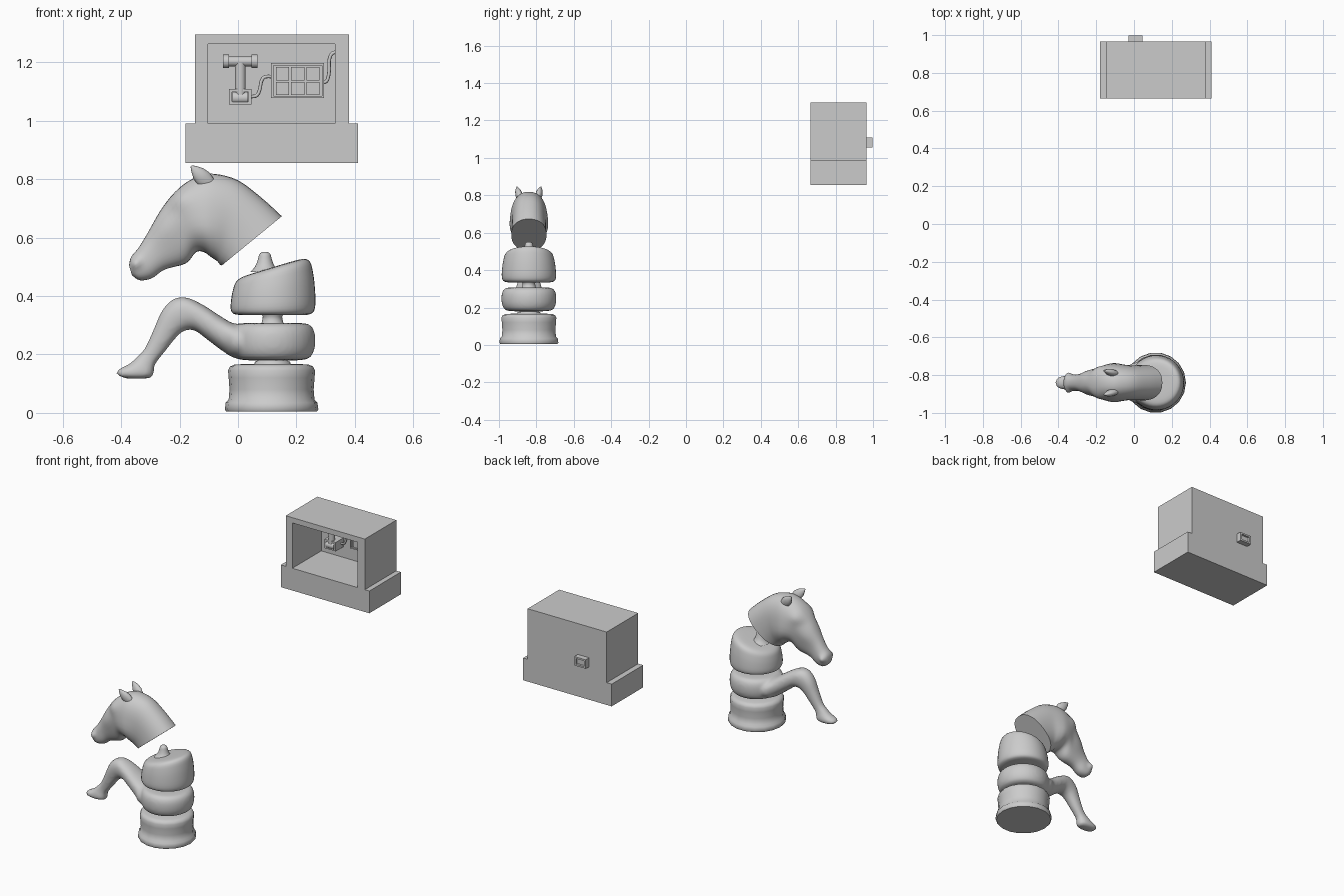
import bpy, bmesh, math
from mathutils import Vector, Matrix

if "Cube" in bpy.data.objects:
    bpy.data.objects.remove(bpy.data.objects["Cube"])

CY = -0.84  # centre line of the carved piece


def finish(name, bm, smooth=True, angle=40):
    bmesh.ops.recalc_face_normals(bm, faces=bm.faces)
    me = bpy.data.meshes.new(name)
    bm.to_mesh(me)
    bm.free()
    ob = bpy.data.objects.new(name, me)
    bpy.context.collection.objects.link(ob)
    if smooth:
        bpy.ops.object.select_all(action='DESELECT')
        ob.select_set(True)
        bpy.context.view_layer.objects.active = ob
        bpy.ops.object.shade_smooth_by_angle(angle=math.radians(angle))
    return ob


def skin(bm, rings):
    rows = [[bm.verts.new(p) for p in r] for r in rings]
    n = len(rows[0])
    for a, b in zip(rows, rows[1:]):
        for i in range(n):
            bm.faces.new((a[i], a[(i + 1) % n], b[(i + 1) % n], b[i]))
    bm.faces.new(rows[0])
    bm.faces.new(rows[-1])


def spline(pts, steps):
    """Catmull-Rom through tuples of any length."""
    out = []
    for i in range(len(pts) - 1):
        p0, p1, p2, p3 = (pts[max(0, min(len(pts) - 1, i + k))] for k in (-1, 0, 1, 2))
        for s in range(steps):
            t = s / steps
            out.append(tuple(0.5 * (2 * b + (c - a) * t + (2 * a - 5 * b + 4 * c - d) * t * t
                                    + (3 * b - a - 3 * c + d) * t ** 3)
                             for a, b, c, d in zip(p0, p1, p2, p3)))
    return out + [tuple(pts[-1])]


def loft(bm, sections, steps=3, n=28, power=0.88):
    """Sections: upper x,z, lower x,z and half width."""
    rings = []
    for tx, tz, bx, bz, w in spline(sections, steps):
        ring = []
        for i in range(n):
            a = 2 * math.pi * i / n
            c, s = math.cos(a), math.sin(a)
            c = math.copysign(abs(c) ** power, c)
            s = math.copysign(abs(s) ** power, s)
            k = (1 + c) / 2
            ring.append((bx + (tx - bx) * k, CY + w * s, bz + (tz - bz) * k))
        rings.append(ring)
    skin(bm, rings)


def lathe(bm, profile, cx, n=32, slope=0.0):
    z0, z1 = profile[0][1], profile[-1][1]
    rings = []
    for r, z in profile:
        t = max(0, (z - z0) / (z1 - z0))
        rings.append([(cx + r * math.cos(2 * math.pi * i / n), CY + r * math.sin(2 * math.pi * i / n),
                       z + slope * t * r * math.cos(2 * math.pi * i / n)) for i in range(n)])
    skin(bm, rings)


# Foot of the piece, with flared lip and connecting stems
bm = bmesh.new()
lathe(bm, [(.155, .004), (.16, .012), (.157, .035), (.147, .045), (.144, .08), (.147, .12),
           (.149, .145), (.142, .159), (.125, .166), (.05, .168)], .115, 18)
finish("base", bm, angle=50)
for nm, prof in (("lower_stem", [(.065, .16), (.06, .175), (.035, .185), (.03, .2)]),
                 ("upper_stem", [(.06, .29), (.036, .31), (.033, .33), (.045, .345)])):
    bm = bmesh.new()
    lathe(bm, prof, .118, 24)
    finish(nm, bm, angle=60)

# Rounded ring blended into the raised leg
bm = bmesh.new()
lathe(bm, spline([(.09, .18), (.125, .187), (.142, .212), (.147, .25), (.141, .285), (.122, .304),
                  (.08, .308)], 3), .118, 40)
loft(bm, [(.12, .30, .12, .19, .12), (.0, .303, .0, .187, .105), (-.05, .325, -.04, .203, .08),
          (-.12, .37, -.10, .247, .065), (-.18, .396, -.15, .283, .055),
          (-.225, .387, -.185, .28, .048), (-.26, .35, -.21, .26, .042),
          (-.287, .29, -.246, .215, .034), (-.318, .222, -.284, .166, .028),
          (-.345, .192, -.288, .142, .031), (-.372, .168, -.295, .122, .037),
          (-.41, .148, -.33, .117, .036), (-.417, .132, -.385, .118, .024)])
leg = finish("ring_and_leg", bm)
m = leg.modifiers.new("blend", 'REMESH')
m.mode, m.voxel_size, m.use_smooth_shade = 'VOXEL', 0.008, True
m = leg.modifiers.new("soften", 'SMOOTH')
m.factor, m.iterations = 0.5, 5

# Chest block with slanted top and peg
bm = bmesh.new()
lathe(bm, spline([(.115, .335), (.137, .342), (.145, .365), (.143, .41), (.137, .45), (.127, .482),
                  (.105, .496), (.06, .499)], 3), .12, 40, .30)
finish("chest", bm, angle=60)
bm = bmesh.new()
lathe(bm, spline([(.05, .482), (.033, .502), (.024, .525), (.019, .543), (.009, .551)], 3), .092, 24)
finish("neck_peg", bm, angle=60)

# Head, cut flat at the neck
bm = bmesh.new()
loft(bm, [(-.373, .505, -.363, .471, .022), (-.366, .533, -.336, .454, .039),
          (-.339, .567, -.295, .461, .043), (-.308, .618, -.25, .491, .046),
          (-.267, .69, -.178, .512, .062), (-.226, .745, -.144, .55, .080),
          (-.181, .786, -.116, .55, .092), (-.13, .812, -.092, .533, .098),
          (-.08, .818, -.072, .52, .097), (0, .796, -.062, .508, .092),
          (.082, .735, -.058, .506, .092), (.15, .673, -.055, .505, .094)], 4, 36)
# pushes: x, z, radius, depth (nostril, eye hollow, brow, cheek)
for v in bm.verts:
    side = v.co.y - CY
    if abs(side) > .012:
        d = 0
        for x, z, r, h in ((-.35, .512, .018, -.014), (-.25, .63, .05, -.008),
                           (-.2, .735, .035, .012), (-.12, .62, .06, .008)):
            q = ((v.co.x - x) ** 2 + (v.co.z - z) ** 2) / r ** 2
            d += h * math.exp(-q)
        v.co.y += math.copysign(d, side)
finish("head", bm, angle=50)

# Ears, leaning forward
for side, nm in ((-1, "left_ear"), (1, "right_ear")):
    bm = bmesh.new()
    rings = []
    for t, r in ((0, .022), (.3, .026), (.6, .021), (.85, .011), (1, .003)):
        c = Vector((-.10 - .06 * t, CY + side * (.048 + .016 * t), .783 + .062 * t))
        rings.append([c + Vector((.8 * r * math.cos(a), r * .75 * math.sin(a), .8 * r * math.cos(a)))
                      for a in [2 * math.pi * i / 16 for i in range(16)]])
    skin(bm, rings)
    finish(nm, bm, angle=60)


# Hard-edged helpers for the cabinet
def add_box(bm, x0, x1, y0, y1, z0, z1):
    mat = Matrix.Translation(((x0 + x1) / 2, (y0 + y1) / 2, (z0 + z1) / 2)) @ \
        Matrix.Diagonal((x1 - x0, y1 - y0, z1 - z0, 1))
    bmesh.ops.create_cube(bm, size=1, matrix=mat)


def add_frame(bm, x0, x1, y0, y1, z0, z1, t):
    add_box(bm, x0, x1, y0, y1, z0, z0 + t)
    add_box(bm, x0, x1, y0, y1, z1 - t, z1)
    add_box(bm, x0, x0 + t, y0, y1, z0 + t, z1 - t)
    add_box(bm, x1 - t, x1, y0, y1, z0 + t, z1 - t)


def add_rod(bm, a, b, r):
    a, b = Vector(a), Vector(b)
    mat = Matrix.Translation((a + b) / 2) @ (b - a).to_track_quat('Z', 'Y').to_matrix().to_4x4()
    bmesh.ops.create_cone(bm, cap_ends=True, segments=24, radius1=r, radius2=r,
                          depth=(b - a).length, matrix=mat)


# Cabinet shell: stepped outline with an open cavity
bm = bmesh.new()
outline = [(-.18, .856), (.41, .856), (.41, .99), (.38, .99), (.38, 1.295), (-.147, 1.295),
           (-.147, .99), (-.18, .99)]
skin(bm, [[(x, y, z) for x, z in outline] for y in (.665, .965)])
cabinet = finish("cabinet", bm, False)
bm = bmesh.new()
add_box(bm, -.103, .332, .6, .94, .99, 1.263)
cutter = finish("cavity_cutter", bm, False)
cutter.hide_render = True
cutter.hide_set(True)
m = cabinet.modifiers.new("cavity", 'BOOLEAN')
m.operation, m.object, m.solver = 'DIFFERENCE', cutter, 'EXACT'

# Socket passing through the back wall
bm = bmesh.new()
add_frame(bm, -.03, .046, .865, .998, 1.055, 1.109, .01)
add_box(bm, -.02, .036, .9, .985, 1.065, 1.099)
finish("socket", bm, False)

# T-shaped lever with end collars
bm = bmesh.new()
ly = .88
add_rod(bm, (-.05, ly, 1.203), (.066, ly, 1.203), .017)
for x in (-.052, .046):
    add_rod(bm, (x, ly, 1.203), (x + .021, ly, 1.203), .023)
add_rod(bm, (.008, ly, 1.085), (.008, ly, 1.2), .018)
add_rod(bm, (-.018, ly, 1.078), (.034, ly, 1.078), .021)
finish("lever", bm, angle=30)

# Panel with a two by three grid of windows
bm = bmesh.new()
add_box(bm, .113, .295, .92, .942, 1.077, 1.197)
add_frame(bm, .113, .295, .905, .921, 1.077, 1.197, .008)
for i in range(3):
    for j in range(2):
        x, z = .13 + .052 * i, 1.088 + .05 * j
        add_box(bm, x, x + .045, .908, .921, z, z + .045)
finish("panel", bm, False)

# Cables
for nm, pts in (("lever_cable", [(.035, 1.083), (.062, 1.085), (.074, 1.105), (.08, 1.135),
                                 (.092, 1.15), (.118, 1.151)]),
                ("wall_cable", [(.29, 1.13), (.305, 1.138), (.312, 1.17), (.312, 1.205),
                                (.32, 1.228), (.338, 1.236)])):
    cu = bpy.data.curves.new(nm, 'CURVE')
    cu.dimensions, cu.bevel_depth, cu.bevel_resolution, cu.use_fill_caps = '3D', .006, 2, True
    path = spline(pts, 4)
    sp = cu.splines.new('POLY')
    sp.points.add(len(path) - 1)
    for p, (x, z) in zip(sp.points, path):
        p.co = (x, .918, z, 1)
    bpy.context.collection.objects.link(bpy.data.objects.new(nm, cu))
